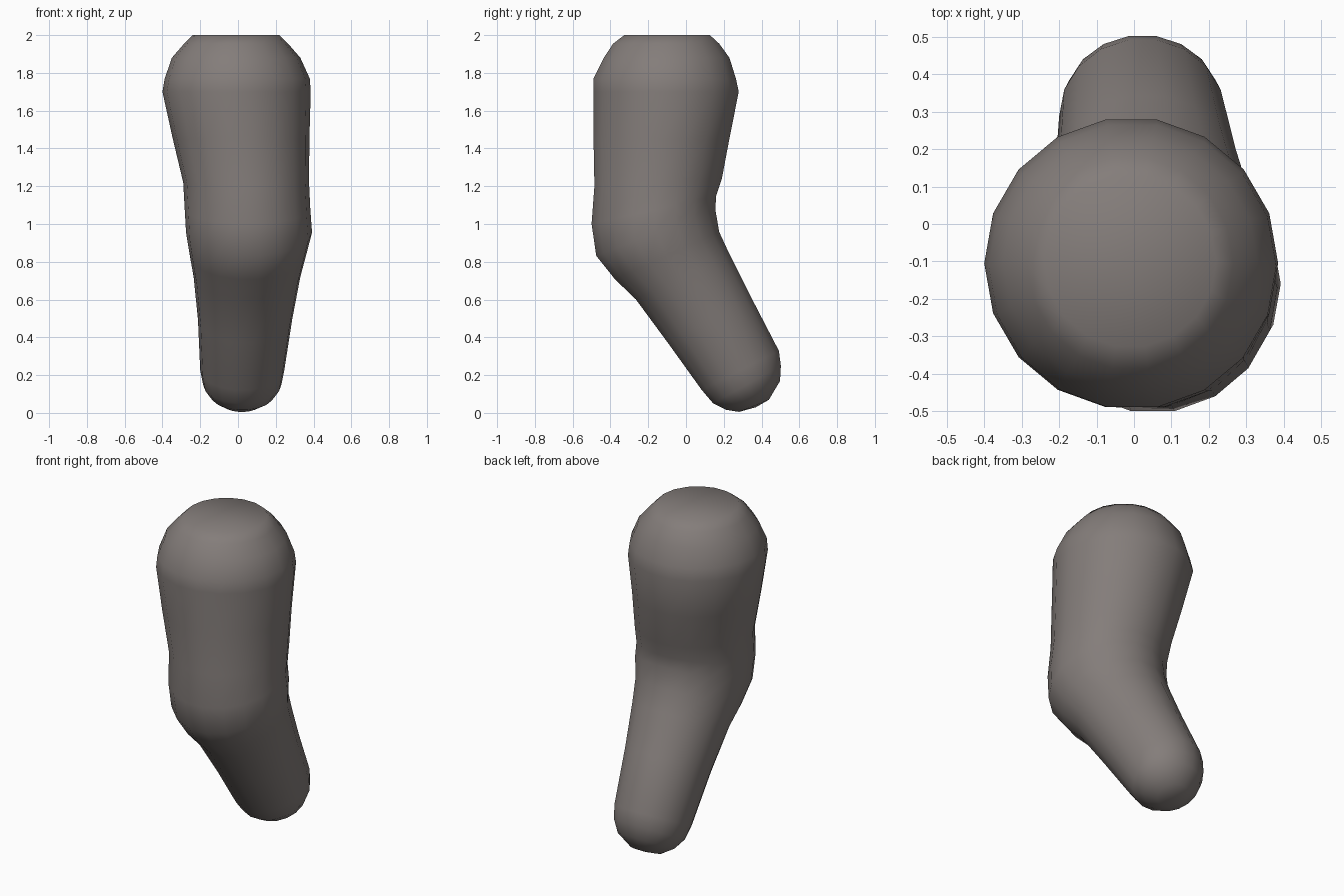
import bpy, bmesh
from math import cos, sin, tau

SIDES = 18

# Limb cross-sections, bottom to top:
# (front y, front z, back y, back z, left x, right x)
RINGS = [
    (0.28, 0.005, 0.44, 0.07, -0.07, 0.11),     # rounded lower end
    (0.21, 0.015, 0.50, 0.17, -0.145, 0.19),
    (0.14, 0.05, 0.505, 0.25, -0.185, 0.23),
    (0.08, 0.12, 0.495, 0.33, -0.20, 0.245),
    (-0.10, 0.37, 0.345, 0.62, -0.212, 0.287),  # lower limb
    (-0.27, 0.60, 0.235, 0.84, -0.235, 0.33),
    (-0.38, 0.705, 0.18, 0.96, -0.255, 0.36),   # bent joint
    (-0.48, 0.83, 0.16, 1.08, -0.275, 0.392),
    (-0.505, 1.00, 0.165, 1.15, -0.282, 0.383),
    (-0.49, 1.20, 0.195, 1.24, -0.29, 0.376),   # upper limb
    (-0.495, 1.45, 0.235, 1.45, -0.345, 0.378),
    (-0.495, 1.70, 0.285, 1.70, -0.40, 0.385),
    (-0.495, 1.77, 0.27, 1.77, -0.388, 0.38),   # rounded upper end
    (-0.44, 1.88, 0.235, 1.88, -0.35, 0.33),
    (-0.39, 1.955, 0.18, 1.955, -0.285, 0.265),
    (-0.33, 2.00, 0.13, 2.00, -0.24, 0.22),
]


def add_ring(bm, fy, fz, by, bz, lx, rx):
    """Ellipse whose front and back points lie on the side outline."""
    verts = []
    for i in range(SIDES):
        a = tau * i / SIDES
        t = (1 + sin(a)) / 2
        x = (lx + rx) / 2 + (rx - lx) / 2 * cos(a)
        verts.append(bm.verts.new((x, fy + (by - fy) * t, fz + (bz - fz) * t)))
    return verts


bm = bmesh.new()
rings = [add_ring(bm, *r) for r in RINGS]
for low, high in zip(rings, rings[1:]):
    for i in range(SIDES):
        j = (i + 1) % SIDES
        bm.faces.new((low[i], low[j], high[j], high[i]))

# End caps: rounded tip below, flat top above
for ring, tip in ((rings[0], (0.02, 0.37, 0.03)), (rings[-1], (-0.01, -0.10, 2.0))):
    centre = bm.verts.new(tip)
    for i in range(SIDES):
        bm.faces.new((ring[i], ring[(i + 1) % SIDES], centre))

bmesh.ops.recalc_face_normals(bm, faces=bm.faces)
mesh = bpy.data.meshes.new("bent_limb")
bm.to_mesh(mesh)
bm.free()
mesh.shade_smooth()
limb = bpy.data.objects.new("bent_limb", mesh)
bpy.context.collection.objects.link(limb)

# Dark warm grey surface
mat = bpy.data.materials.new("warm_grey")
mat.diffuse_color = (0.23, 0.205, 0.195, 1)
mesh.materials.append(mat)
